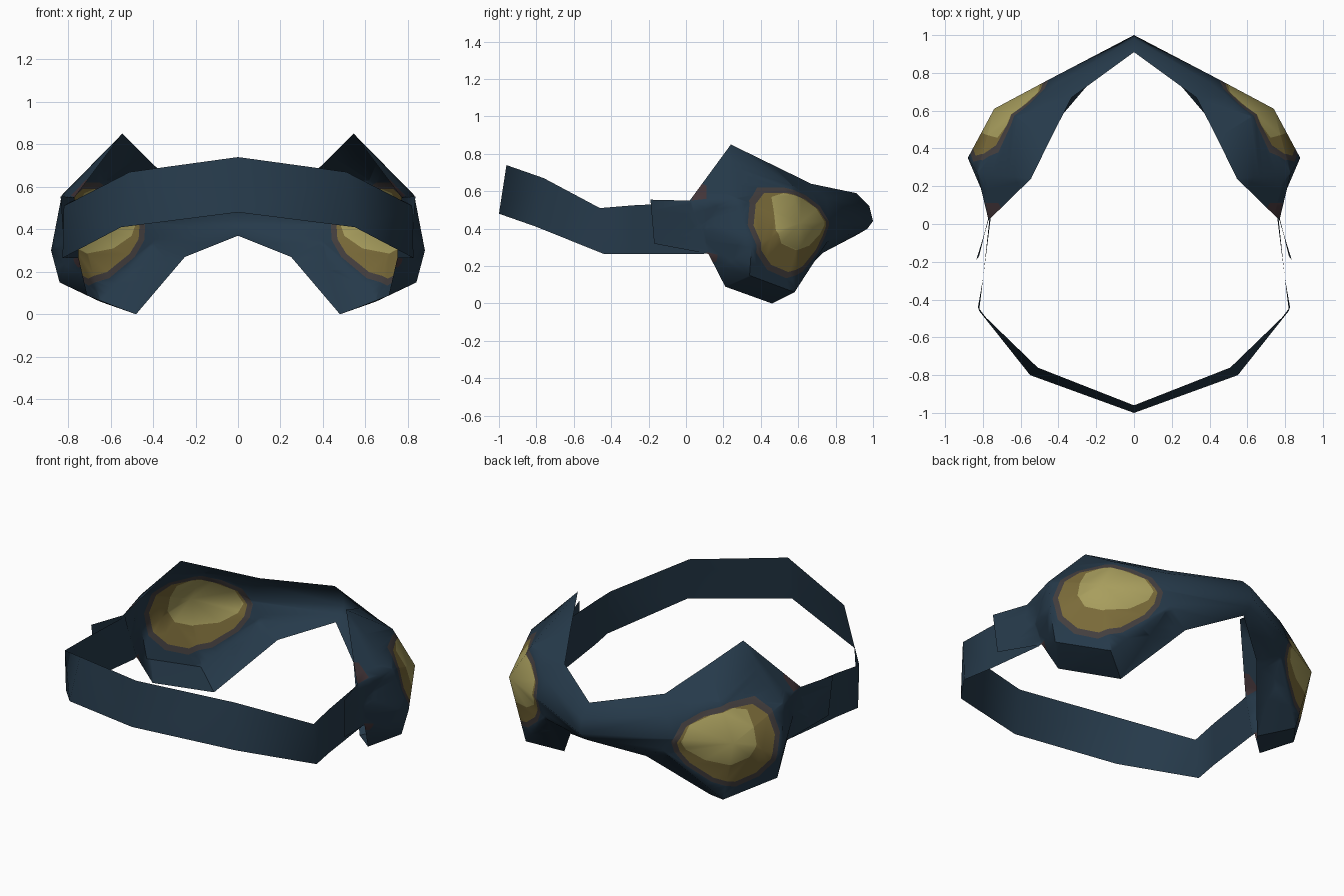
import bpy, bmesh
from mathutils import Vector

cube = bpy.data.objects.get("Cube")
if cube:
    bpy.data.objects.remove(cube, do_unlink=True)


def material(name, colour):
    mat = bpy.data.materials.new(name)
    mat.use_nodes = True
    mat.diffuse_color = (*colour, 1)
    mat.node_tree.nodes["Principled BSDF"].inputs["Base Color"].default_value = (*colour, 1)
    return mat


navy = material("navy cloth", (.019, .042, .069))
brown = material("grey brown rim", (.058, .05, .05))
olive = material("dark gold", (.2, .15, .042))
gold = material("pale gold", (.39, .34, .11))
rust = material("dull rust", (.055, .035, .04))


def sheet(columns):
    """Bridge columns of points (top to bottom) into a triangulated sheet."""
    bm = bmesh.new()
    grid = [[bm.verts.new(p) for p in column] for column in columns]
    for a, b in zip(grid, grid[1:]):
        for i in range(len(a) - 1):
            bm.faces.new((a[i], b[i], b[i + 1], a[i + 1]))
    bmesh.ops.triangulate(bm, faces=bm.faces[:])
    return bm


def paint(bm, contour, tangent, index):
    """Cut a convex clockwise contour through the sheet and colour its inside."""
    tangent, up = Vector(tangent), Vector((0, 0, 1))
    tangent.normalize()
    planes = []
    for (u, z), (u2, z2) in zip(contour, contour[1:] + contour[:1]):
        planes.append((tangent * u + up * z, tangent * (z - z2) + up * (u2 - u)))
    inside = bm.faces[:]
    for co, no in planes:
        edges = list({e for f in inside for e in f.edges})
        verts = list({v for f in inside for v in f.verts})
        cut = bmesh.ops.bisect_plane(bm, geom=verts + edges + inside, dist=.0001,
                                     plane_co=co, plane_no=no)
        inside = [f for f in cut["geom"] if isinstance(f, bmesh.types.BMFace)
                  and (f.calc_center_median() - co).dot(no) < 0]
    for face in bm.faces:
        centre = face.calc_center_median()
        if all((centre - co).dot(no) < 0 for co, no in planes):
            face.material_index = index


def finish(bm, name, materials):
    """Turn a half sheet into a mirrored, smooth object."""
    mesh = bpy.data.meshes.new(name)
    bm.to_mesh(mesh)
    bm.free()
    for mat in materials:
        mesh.materials.append(mat)
    obj = bpy.data.objects.new(name, mesh)
    bpy.context.collection.objects.link(obj)
    bpy.ops.object.select_all(action="DESELECT")
    obj.select_set(True)
    bpy.context.view_layer.objects.active = obj
    bpy.ops.object.shade_smooth_by_angle(angle=.9)
    mirror = obj.modifiers.new("mirror", "MIRROR")
    mirror.use_clip = True
    return obj


def spread(top, bottom, rows=5):
    """Evenly spaced points between two ends of a column."""
    return [Vector(top).lerp(Vector(bottom), i / (rows - 1)) for i in range(rows)]


# Mask: nose bridge, brow, eye bulge, pointed ear corner, temple, side flap
mask = sheet([
    [(0, .91, .59), (0, .98, .52), (0, 1, .44), (0, .97, .4), (0, .92, .37)],
    [(.33, .67, .64), (.4, .75, .56), (.45, .765, .44), (.4, .755, .33), (.25, .73, .27)],
    [(.44, .455, .745), (.62, .57, .63), (.74, .61, .43), (.65, .58, .06), (.48, .46, 0)],
    [(.545, .24, .85), (.83, .27, .56), (.88, .35, .3), (.84, .34, .15), (.71, .21, .09)],
    spread((.77, .02, .55), (.75, .12, .265)),
    spread((.835, -.19, .555), (.82, -.17, .32)),
])

# Painted eyes: brown rim, dark gold, pale gold
eye = [(-.22, .42), (-.16, .52), (-.05, .58), (.1, .62), (.25, .62), (.34, .55), (.38, .42),
       (.35, .27), (.26, .18), (.13, .135), (0, .17), (-.14, .27), (-.2, .35)]
centre_u, centre_z = .08, .39
inner_eye = [(centre_u + (u - centre_u) * .9, centre_z + (z - centre_z) * .87) for u, z in eye]
pupil = [(-.17, .42), (-.12, .51), (0, .565), (.12, .59), (.2, .57), (.23, .48), (.24, .39),
         (.2, .32), (.1, .285), (-.04, .31), (-.14, .37)]
for index, contour in enumerate((eye, inner_eye, pupil), 1):
    paint(mask, contour, (.72, -.7, 0), index)

# Worn patches where the temple meets the flap
paint(mask, [(.03, .55), (.06, .65), (.11, .63), (.11, .56)], (0, 1, 0), 4)
paint(mask, [(.1, .23), (.11, .275), (.17, .26), (.16, .22)], (0, 1, 0), 4)
finish(mask, "mask", [navy, brown, olive, gold, rust])

# Strap running from the temples round the head
strap = sheet([
    [(.765, .03, .54), (.75, .1, .265)],
    [(.798, -.28, .525), (.798, -.28, .265)],
    [(.82, -.46, .51), (.826, -.44, .265)],
    [(.51, -.76, .67), (.55, -.8, .41)],
    [(0, -.96, .74), (0, -1, .48)],
])
finish(strap, "head_strap", [navy])
